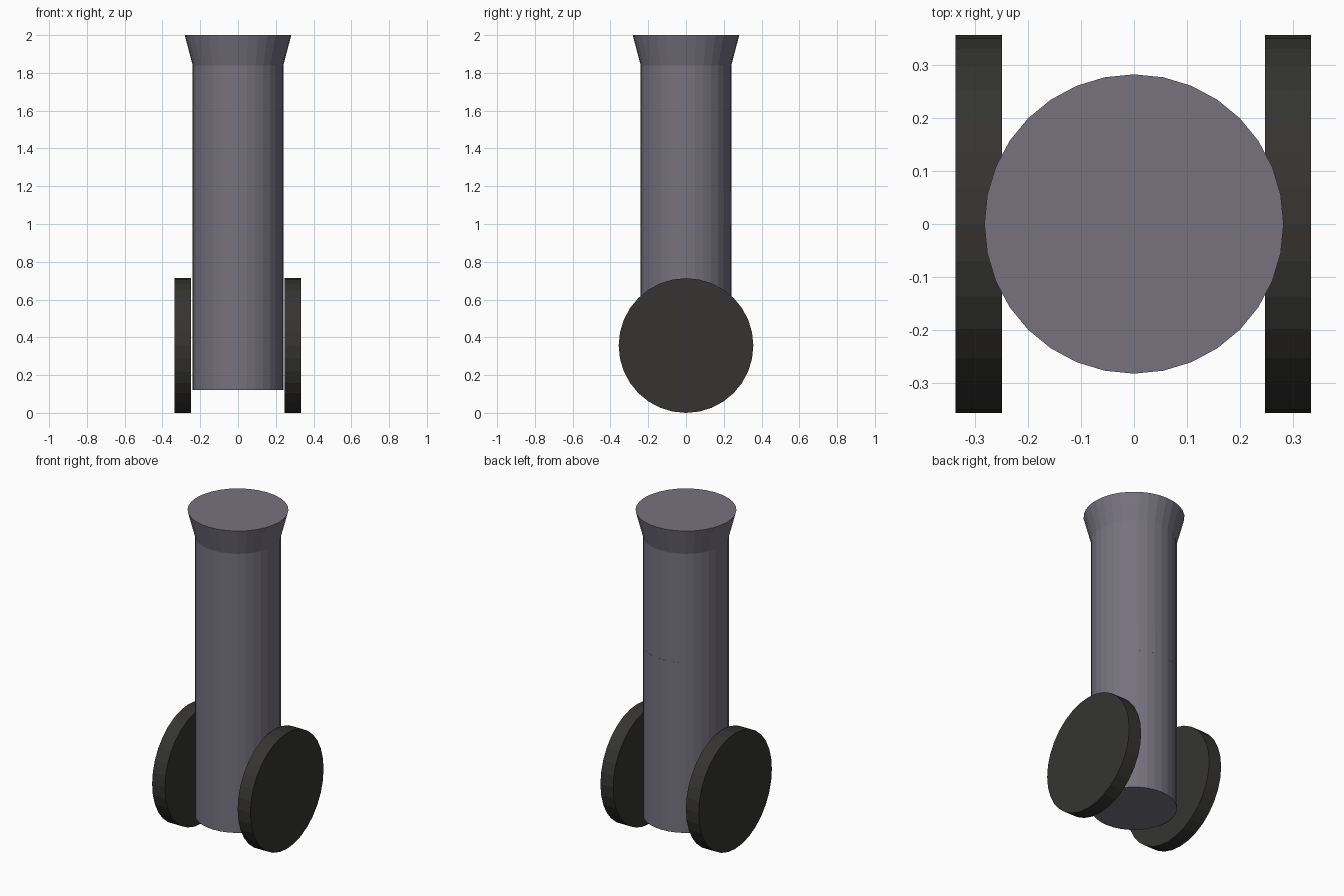
import bpy, bmesh
from math import pi
from mathutils import Matrix

if "Cube" in bpy.data.objects:
    bpy.data.objects.remove(bpy.data.objects["Cube"])


def material(name, rgb):
    m = bpy.data.materials.new(name)
    m.diffuse_color = (*rgb, 1)
    m.use_nodes = True
    m.node_tree.nodes["Principled BSDF"].inputs["Base Color"].default_value = m.diffuse_color
    return m


def tapered_cylinder(name, r_bottom, r_top, height, matrix, mat):
    bm = bmesh.new()
    bmesh.ops.create_cone(bm, cap_ends=True, segments=32, radius1=r_bottom,
                          radius2=r_top, depth=height, matrix=matrix)
    mesh = bpy.data.meshes.new(name)
    bm.to_mesh(mesh)
    bm.free()
    mesh.materials.append(mat)
    ob = bpy.data.objects.new(name, mesh)
    bpy.context.collection.objects.link(ob)
    return ob


metal = material("metal", (0.18, 0.17, 0.212))
dark = material("dark_wheel", (0.035, 0.034, 0.032))

# Upright barrel: straight tube with a flared muzzle
barrel = tapered_cylinder("barrel", 0.24, 0.24, 1.72,
                          Matrix.Translation((0, 0, 0.98)), metal)
bm = bmesh.new()
bm.from_mesh(barrel.data)
top = max(bm.faces, key=lambda f: f.calc_center_median().z)
new = bmesh.ops.extrude_discrete_faces(bm, faces=[top])["faces"][0]
for v in new.verts:
    v.co.x *= 0.282 / 0.24
    v.co.y *= 0.282 / 0.24
    v.co.z = 2.0
bm.to_mesh(barrel.data)
bm.free()

# Nearly flush band that just shows at the back
tapered_cylinder("band", 0.239, 0.239, 0.17,
                 Matrix.Translation((0, 0.0015, 1.085)), metal)

# Side wheels
for side, x in (("left", -0.2925), ("right", 0.2905)):
    tapered_cylinder(side + "_wheel", 0.3565, 0.3565, 0.087,
                     Matrix.Translation((x, 0, 0.3565)) @ Matrix.Rotation(pi / 2, 4, 'Y'),
                     dark)
